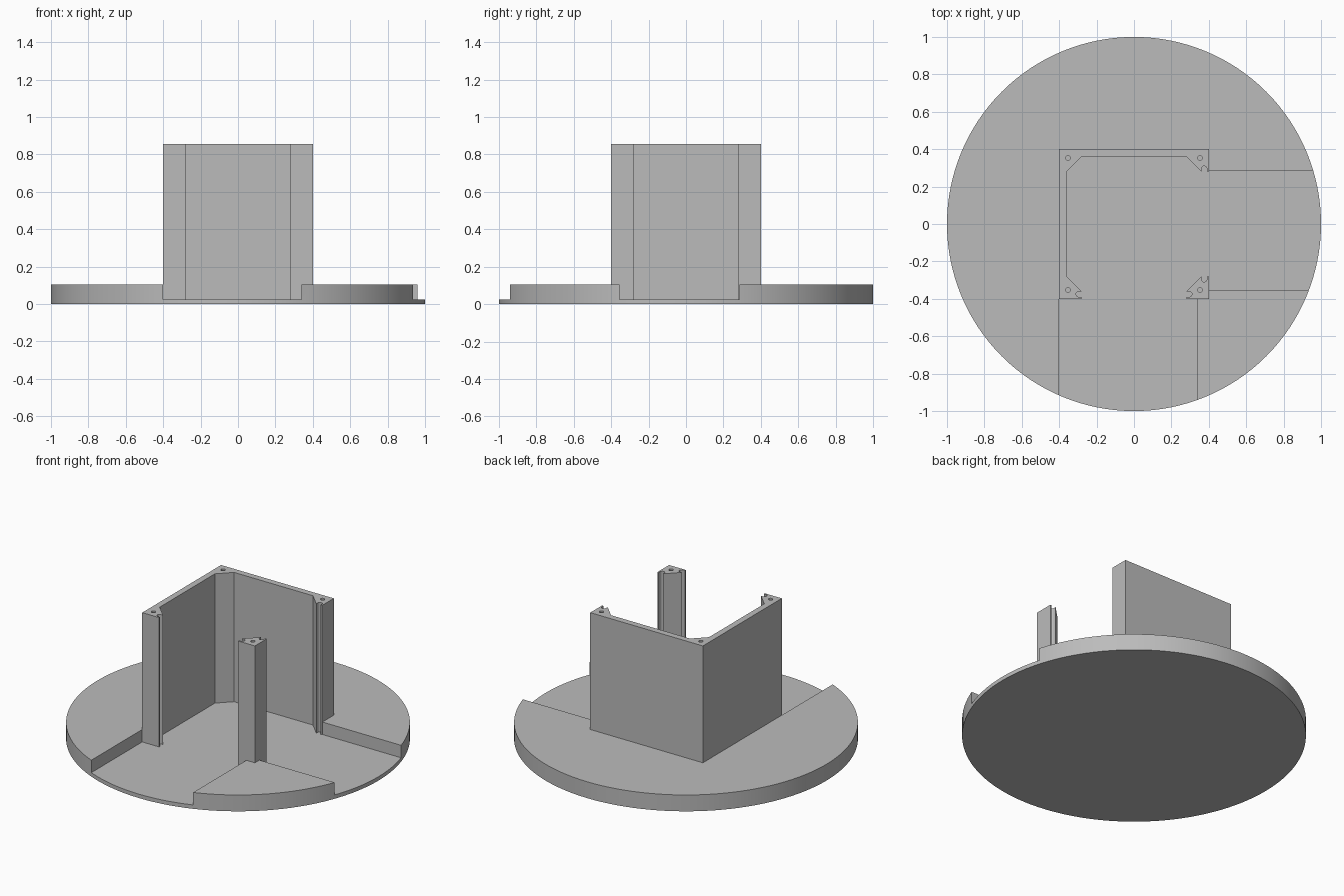
import bpy
import bmesh
from math import cos, sin, pi, radians

cube = bpy.data.objects.get("Cube")
if cube:
    bpy.data.objects.remove(cube, do_unlink=True)

grey = bpy.data.materials.new("plain_grey")
grey.use_nodes = True
grey.diffuse_color = (0.5, 0.5, 0.5, 1)
grey.node_tree.nodes["Principled BSDF"].inputs["Base Color"].default_value = (0.5, 0.5, 0.5, 1)

FLOOR, RIM, TOP = 0.025, 0.105, 0.855   # levels
OUT, IN, CUT = 0.4, 0.36, 0.28          # wall outside, wall inside, corner chamfer


def prism(name, outline, z0, z1):
    """Extrude a closed outline between two heights."""
    bm = bmesh.new()
    face = bm.faces.new([bm.verts.new((x, y, z0)) for x, y in outline])
    extruded = bmesh.ops.extrude_face_region(bm, geom=[face])["geom"]
    verts = [g for g in extruded if isinstance(g, bmesh.types.BMVert)]
    bmesh.ops.translate(bm, verts=verts, vec=(0, 0, z1 - z0))
    bmesh.ops.recalc_face_normals(bm, faces=bm.faces)
    mesh = bpy.data.meshes.new(name)
    bm.to_mesh(mesh)
    bm.free()
    mesh.materials.append(grey)
    obj = bpy.data.objects.new(name, mesh)
    bpy.context.collection.objects.link(obj)
    return obj


def circle(x, y, r, n):
    return [(x + r * cos(2 * pi * i / n), y + r * sin(2 * pi * i / n)) for i in range(n)]


def activate(obj):
    bpy.ops.object.select_all(action='DESELECT')
    obj.select_set(True)
    bpy.context.view_layer.objects.active = obj


def cut(obj, cutter):
    activate(obj)
    mod = obj.modifiers.new("cut", 'BOOLEAN')
    mod.operation, mod.solver, mod.object = 'DIFFERENCE', 'EXACT', cutter
    bpy.ops.object.modifier_apply(modifier=mod.name)
    bpy.data.objects.remove(cutter, do_unlink=True)


def flip(points):
    """Mirror across the diagonal through the front left and back right corners."""
    return [(-y, -x) for x, y in reversed(points)]


# Round base with two recessed channels meeting in the middle
base = prism("round_base", circle(0, 0, 1, 128), 0, RIM)
channel = [(-OUT, -1.1), (0.34, -1.1), (0.34, -0.355), (1.1, -0.355), (1.1, 0.285),
           (0.395, 0.285), (0.395, 0.38), (-0.38, 0.38), (-0.38, -0.395), (-OUT, -0.395)]
cut(base, prism("channel_cutter", channel, FLOOR, 0.3))

# Rounded slot in the end of a wall corner
r = 0.015
slot = [(-CUT - r + r * cos(a), -0.375 + r * sin(a))
        for a in [-pi / 2 - pi * i / 10 for i in range(11)]]
lip = [(-CUT, -OUT), (-CUT, -0.39)] + slot + [(-CUT, -IN)]

# Two joined walls with chamfered inner corners
half = [(-OUT, -OUT)] + lip + [(-IN, -CUT), (-IN, CUT)]
walls = prism("corner_walls", half + flip(half) + [(-OUT, OUT)], FLOOR - 0.01, TOP)

# Free standing post in the open corner, slotted on both sides
post_half = [(-x, y) for x, y in lip]
post_other = [(-y, -x) for x, y in reversed(post_half)]
post = prism("corner_post", [(OUT, -OUT)] + post_half + post_other, FLOOR - 0.01, TOP)

# Screw holes in the four corners
for obj, sx, sy in ((walls, -1, -1), (walls, -1, 1), (walls, 1, 1), (post, 1, -1)):
    cut(obj, prism("hole_cutter", circle(0.353 * sx, 0.353 * sy, 0.013, 24), RIM, TOP + 0.1))

for obj in (base, walls, post):
    activate(obj)
    bpy.ops.object.shade_smooth_by_angle(angle=radians(30))
